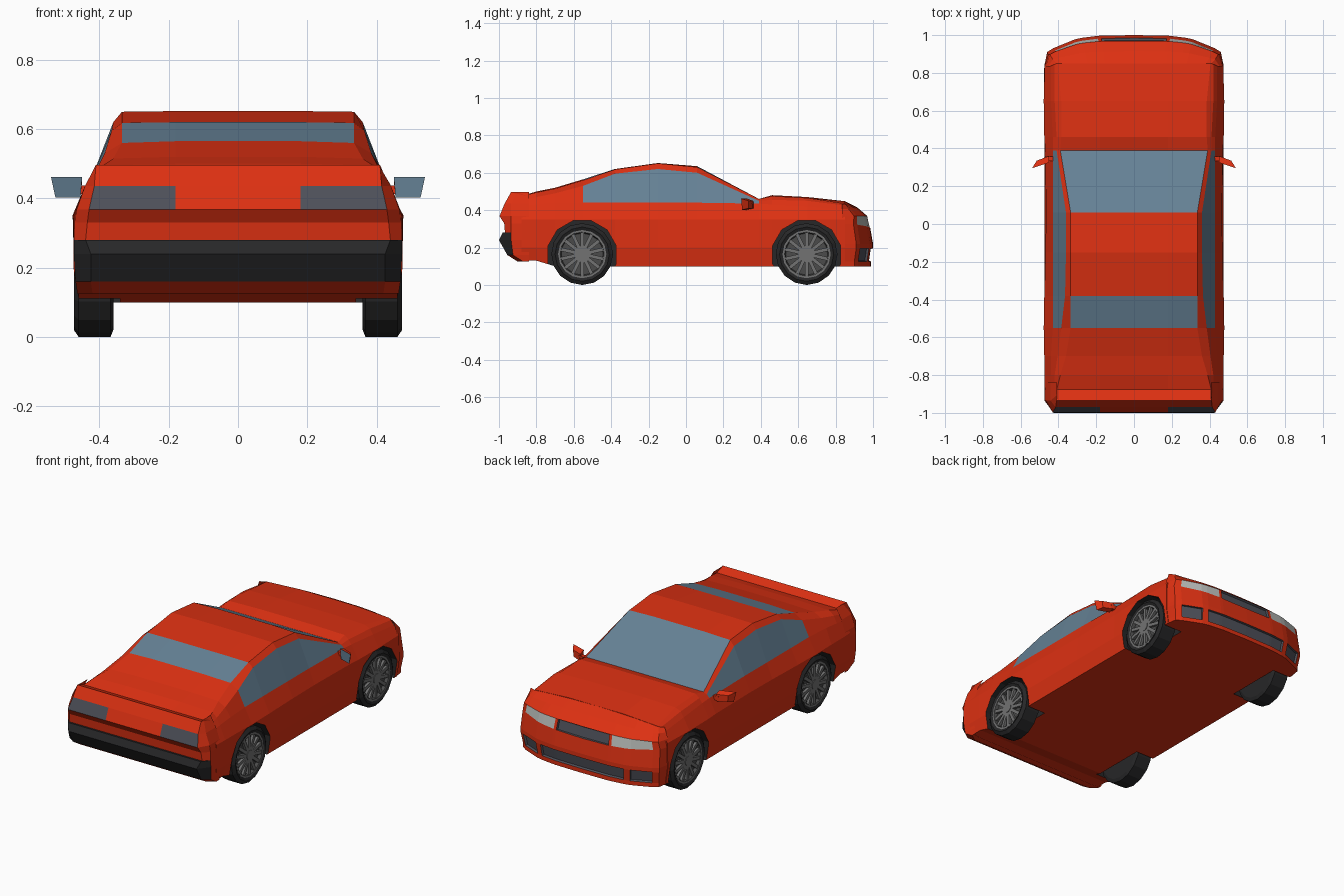
import bpy, bmesh, math
from mathutils import Matrix, Vector

if "Cube" in bpy.data.objects:
    bpy.data.objects.remove(bpy.data.objects["Cube"])

# Materials: index in this list is the face material index
MATS = []
for n, c in [("red_paint", (.72, .03, .006)), ("glass", (.13, .22, .30)), ("black_trim", (.02, .02, .021)),
             ("smoked_lamp", (.075, .08, .1)), ("clear_lamp", (.5, .52, .5)), ("rim_grey", (.17, .17, .17)),
             ("rim_dark", (.07, .07, .07))]:
    m = bpy.data.materials.new(n)
    m.diffuse_color = (*c, 1)
    m.use_nodes = True
    m.node_tree.nodes["Principled BSDF"].inputs["Base Color"].default_value = m.diffuse_color
    MATS.append(m)
RED, GLASS, BLACK, SMOKE, CLEAR, RIM, RIMDARK = range(7)


def finish(name, bm):
    bmesh.ops.remove_doubles(bm, verts=bm.verts, dist=1e-5)
    bmesh.ops.recalc_face_normals(bm, faces=bm.faces)
    me = bpy.data.meshes.new(name)
    bm.to_mesh(me)
    bm.free()
    for m in MATS:
        me.materials.append(m)
    ob = bpy.data.objects.new(name, me)
    bpy.context.collection.objects.link(ob)
    return ob


def sheet(pts, mat, closed=False, cap=False):
    """Skin a grid of points; mat(row, col) picks each face's material."""
    bm = bmesh.new()
    vs = [[bm.verts.new(p) for p in row] for row in pts]
    n = len(vs[0])
    for i in range(len(vs) - 1):
        for j in range(n if closed else n - 1):
            k = (j + 1) % n
            f = bm.faces.new((vs[i][j], vs[i][k], vs[i + 1][k], vs[i + 1][j]))
            f.material_index = mat(i, j)
    if cap:
        bm.faces.new(vs[0])
        bm.faces.new(vs[-1])
    return bm


def side_x(z):
    """Half width of the body flank at height z."""
    t = [(.1, .46), (.2, .475), (.35, .472), (.43, .445), (.5, .405)]
    for (a, xa), (b, xb) in zip(t, t[1:]):
        if z <= b:
            return xa + (xb - xa) * (z - a) / (b - a)
    return t[-1][1]


# Body shell: y, mid x, belt x z, window top x z, roof edge x z, top z
stations = [
    (-.88, .472, .44, .42, .42, .45, .41, .475, .475),
    (-.80, .475, .44, .43, .42, .47, .39, .495, .50),
    (-.70, .475, .44, .44, .405, .49, .36, .515, .52),
    (-.55, .478, .43, .44, .385, .53, .335, .56, .565),
    (-.38, .475, .43, .44, .365, .595, .335, .618, .62),
    (-.15, .468, .43, .44, .36, .62, .335, .65, .652),
    (.06, .465, .43, .44, .36, .60, .335, .63, .635),
    (.39, .470, .43, .435, .41, .45, .39, .46, .46),
    (.46, .475, .43, .43, .41, .455, .385, .475, .48),
    (.65, .478, .44, .42, .42, .45, .385, .465, .47),
    (.85, .472, .44, .40, .42, .425, .405, .435, .448)]
rings = []
for y, mx, bx, bz, wx, wz, ex, ez, tz in stations:
    fl = .13 if y < -.75 else .10
    half = [(0, fl), (.46, fl), (.475, .2), (mx, .35), (bx, bz), (wx, wz), (ex, ez), (.18, tz), (0, tz)]
    full = half + [(-x, z) for x, z in half[7:0:-1]]
    rings.append([(x, y, z) for x, z in full])


def body_mat(i, j):
    k = min(j, 15 - j)
    side = k == 4 and 3 <= i <= 6
    screen = k in (6, 7) and i in (3, 6)
    return GLASS if side or screen else RED


body = finish("body_shell", sheet(rings, body_mat, True, True))

# Wheel arches cut from the body
WHEELS = [(s, y) for s in (1, -1) for y in (-.555, .645)]
bm = bmesh.new()
for s, y in WHEELS:
    bmesh.ops.create_cone(bm, cap_ends=True, segments=12, radius1=.188, radius2=.188, depth=.26,
                          matrix=Matrix.Translation((s * .47, y, .162)) @ Matrix.Rotation(math.pi / 2, 4, 'Y')
                          @ Matrix.Rotation(math.pi / 12, 4, 'Z'))
for f in bm.faces:
    f.material_index = BLACK
cutter = finish("arch_cutter", bm)
cutter.hide_render = True
mod = body.modifiers.new("arches", 'BOOLEAN')
mod.object, mod.operation, mod.solver = cutter, 'DIFFERENCE', 'EXACT'
bpy.context.view_layer.objects.active = body
bpy.ops.object.modifier_apply(modifier=mod.name)
bpy.data.objects.remove(cutter)

# Nose: z, y, half width, plan curve, outward tilt
nose_rows = [(.448, .85, .41, 0, -.015), (.415, .915, .43, .5, -.01), (.368, .97, .445, .8, 0),
             (.305, .985, .455, 1, .02), (.22, 1, .46, 1, 0), (.195, 1, .46, 1, 0),
             (.125, .99, .45, 1, 0), (.10, .99, .45, 1, 0), (.10, .84, .45, 0, 0)]
nf = [1, .93, .68, .6, .42, .38, 0]
nf = nf + [-f for f in nf[-2::-1]]
pts = []
for z, y, hw, t, tilt in nose_rows:
    row = [(f * hw, y - t * .09 * abs(f) ** 3.6, z + tilt * f * f) for f in nf]
    ze = z + tilt
    pts.append([(side_x(ze), .835, ze)] + row + [(-side_x(ze), .835, ze)])


def nose_mat(i, j):
    k = min(j, 13 - j)
    if i == 2:
        return CLEAR if k in (2, 3, 4) else SMOKE if k == 6 else RED
    return SMOKE if i == 5 and k in (2, 4, 5, 6) else RED


bm = sheet(pts, nose_mat)
bmesh.ops.recalc_face_normals(bm, faces=bm.faces)
bmesh.ops.inset_region(bm, faces=[f for f in bm.faces if f.material_index == SMOKE],
                       thickness=.004, depth=-.012)
finish("nose_panel", bm)

# Tail with lip spoiler, lamps and black bumper: z, y, half width
tail_rows = [(.475, -.875, .41), (.497, -.935, .41), (.435, -.97, .415), (.368, -.997, .43), (.33, -.972, .435),
             (.28, -.968, .44), (.28, -.98, .44), (.24, -1, .425), (.16, -.955, .425), (.125, -.90, .42),
             (.125, -.86, .42)]
pts = []
for z, y, hw in tail_rows:
    h = [(side_x(z), -.84, z), (side_x(z), max(y + .03, -.935) if y < -.88 else -.85, z),
         (hw, y, z), (.18, y, z), (0, y, z)]
    pts.append(h + [(-a, b, c) for a, b, c in h[-2::-1]])


def tail_mat(i, j):
    k = min(j, 7 - j)
    if i == 2 and k == 2:
        return SMOKE
    return BLACK if 5 <= i <= 7 and k > 0 else RED


finish("tail_panel", sheet(pts, tail_mat))


# Wheels: lathed tyre and dish, with box spokes
def lathe(prof, s, y, mat):
    n = 16
    return sheet([[(s * x, y + r * math.sin(2 * math.pi * a / n), .165 + r * math.cos(2 * math.pi * a / n))
                   for a in range(n)] for r, x in prof], lambda i, j: mat, True)


for s, y in WHEELS:
    tag = ("right" if s > 0 else "left") + ("_front" if y > 0 else "_rear")
    finish("tyre_" + tag, lathe([(.128, .466), (.145, .474), (.165, .460), (.165, .368), (.145, .36), (0, .36)],
                                s, y, BLACK))
    bm = lathe([(.129, .468), (.118, .468), (.112, .45), (0, .448)], s, y, RIMDARK)
    for f in bm.faces:
        if max((Vector((0, v.co.y - y, v.co.z - .165)).length) for v in f.verts) > .125:
            f.material_index = RIM
    old = set(bm.faces)
    for a in range(14):
        bmesh.ops.create_cube(bm, size=1, matrix=Matrix.Translation((s * .457, y, .165))
                              @ Matrix.Rotation(2 * math.pi * a / 14, 4, 'X')
                              @ Matrix.Translation((0, 0, .07)) @ Matrix.Diagonal((.016, .019, .094, 1)))
    bmesh.ops.create_cone(bm, cap_ends=True, segments=14, radius1=.028, radius2=.028, depth=.02,
                          matrix=Matrix.Translation((s * .458, y, .165)) @ Matrix.Rotation(math.pi / 2, 4, 'Y'))
    for f in bm.faces:
        if f not in old:
            f.material_index = RIM
    finish("rim_" + tag, bm)

# Door mirrors with glass on the rearward face, and a short stalk
for s in (1, -1):
    back = [(.45, .325, .462), (.54, .295, .462), (.527, .30, .402), (.455, .325, .402)]
    front = [(.45, .36, .45), (.515, .335, .45), (.51, .335, .41), (.455, .36, .41)]
    bm = sheet([[(s * x, y, z) for x, y, z in r] for r in (back, front)], lambda i, j: RED, True, True)
    bm.faces.ensure_lookup_table()
    bm.faces[4].material_index = GLASS
    bmesh.ops.create_cube(bm, size=1, matrix=Matrix.Translation((s * .44, .345, .425))
                          @ Matrix.Diagonal((.05, .025, .025, 1)))
    finish("mirror_" + ("right" if s > 0 else "left"), bm)
